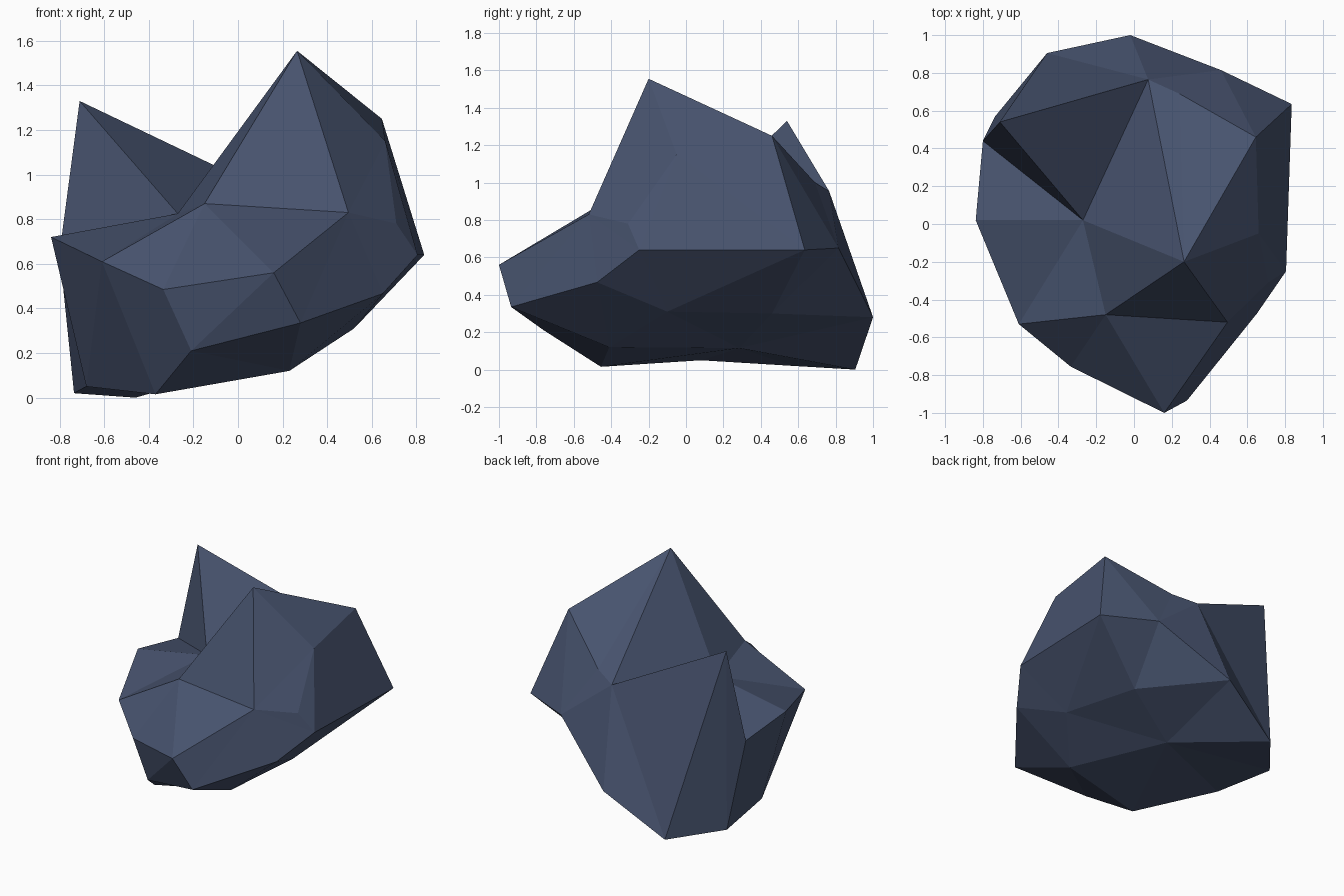
import bpy, bmesh

if "Cube" in bpy.data.objects:
    bpy.data.objects.remove(bpy.data.objects["Cube"])

# Corner points of the boulder
CORNERS = {
    # upper peaks and the dip between them
    "A": (-.71, .54, 1.33), "B": (.265, -.2, 1.555), "C": (.645, .46, 1.25),
    "D": (-.27, .02, .825), "E": (-.15, -.48, .87), "F": (.495, -.52, .83),
    "M": (.075, .765, .955), "a": (.66, -.05, 1.15), "b": (.71, -.31, .78),
    "c": (.24, .69, 1.0),
    # belt around the widest part
    "G": (.16, -1.0, .56), "H": (.28, -.935, .335), "I": (-.335, -.755, .485),
    "J": (-.61, -.53, .61), "K": (-.838, .02, .72), "L": (-.80, .44, .65),
    "N": (.835, .635, .64), "O": (.805, -.25, .64), "P": (.65, -.475, .467),
    "Q": (.46, .815, .65), "R": (-.02, 1.0, .28),
    # underside
    "S": (-.46, .905, .0), "T": (-.735, .57, .02), "U": (-.37, -.455, .015),
    "V": (-.21, -.76, .21), "W": (.23, -.41, .12), "X": (.52, -.1, .31),
    "Y": (-.68, .08, .05), "Z": (-.055, .285, .115), "d": (.38, .46, .30),
}

# Facets as fans: hub corner, then the rim corners in order
FANS = ["DAMBEJKLA", "FEGHPObaBE", "QcCNdRMc", "IEJUVGE", "ZRdXWUYTSR",
        "CNaBc", "aNOb", "VGHWU", "XWPONd", "YTLKJU", "SRMAT",
        "BcM", "ATL", "HWP"]

stone = bpy.data.materials.new("dark slate blue stone")
stone.diffuse_color = (0.063, 0.086, 0.155, 1)
stone.use_nodes = True
stone.node_tree.nodes["Principled BSDF"].inputs["Base Color"].default_value = stone.diffuse_color

# Boulder
bm = bmesh.new()
corner = {name: bm.verts.new(co) for name, co in CORNERS.items()}
for hub, *rim in FANS:
    for p, q in zip(rim, rim[1:]):
        bm.faces.new((corner[hub], corner[p], corner[q]))
bmesh.ops.recalc_face_normals(bm, faces=bm.faces[:])

mesh = bpy.data.meshes.new("boulder")
bm.to_mesh(mesh)
bm.free()
mesh.materials.append(stone)
boulder = bpy.data.objects.new("boulder", mesh)
bpy.context.collection.objects.link(boulder)
